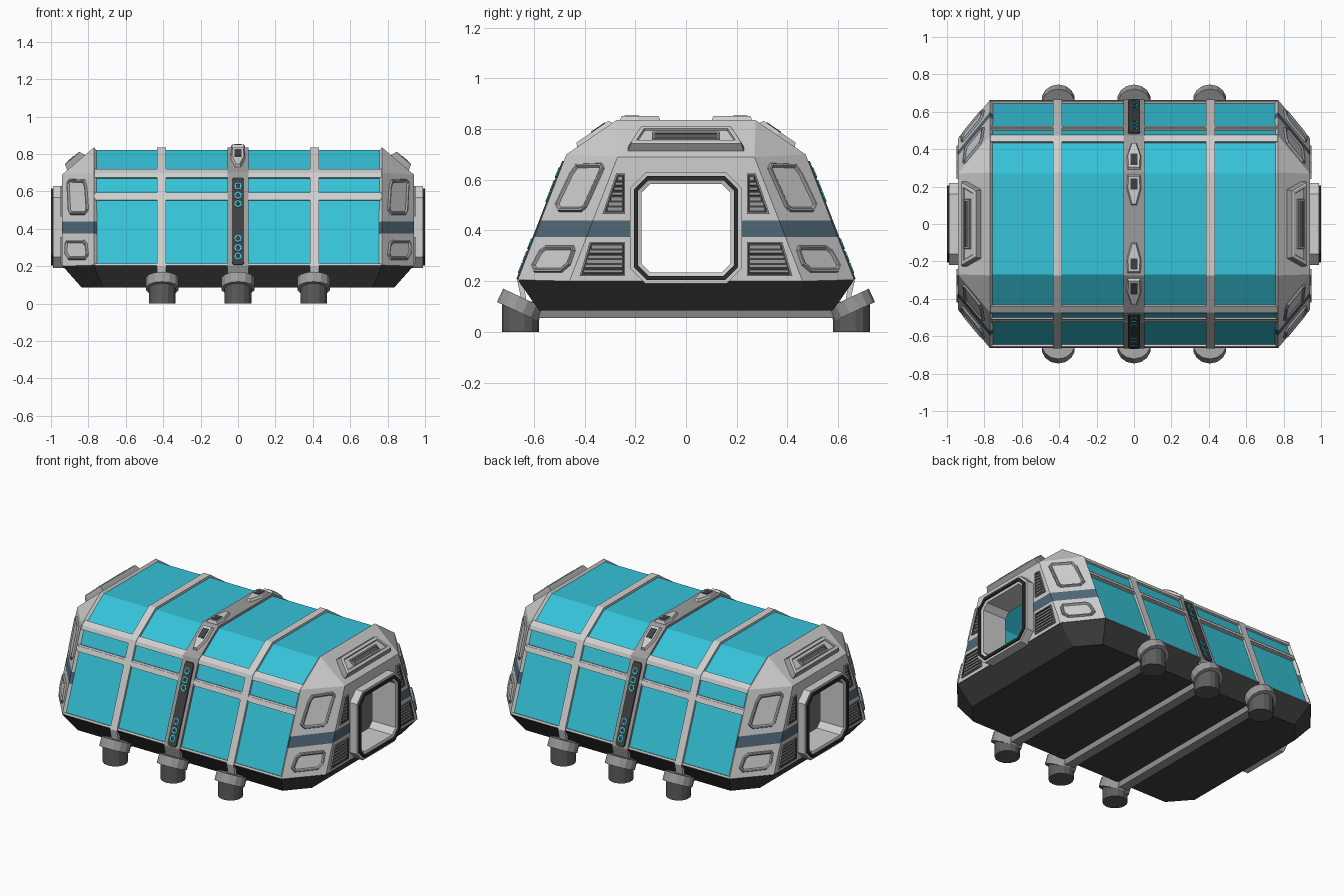
import bpy, bmesh, math
from mathutils import Vector, Matrix

if "Cube" in bpy.data.objects:
    bpy.data.objects.remove(bpy.data.objects["Cube"])

COLOURS = {
    "teal": (0.035, 0.54, 0.68), "light_grey": (0.62, 0.62, 0.62), "mid_grey": (0.33, 0.33, 0.33),
    "foot_grey": (0.11, 0.11, 0.11), "hull_dark": (0.05, 0.05, 0.05), "rim_black": (0.025, 0.025, 0.025),
    "slate_blue": (0.08, 0.14, 0.185), "bright_cyan": (0.04, 0.6, 0.8),
}
MATS = {}
for key, col in COLOURS.items():
    MATS[key] = bpy.data.materials.new(key)
    MATS[key].diffuse_color = (*col, 1)


def finish(name, bm, colours, mirror=""):
    me = bpy.data.meshes.new(name)
    bm.to_mesh(me)
    bm.free()
    for c in colours:
        me.materials.append(MATS[c])
    ob = bpy.data.objects.new(name, me)
    bpy.context.collection.objects.link(ob)
    if mirror:
        m = ob.modifiers.new("mirror", "MIRROR")
        m.use_axis = ("X" in mirror, "Y" in mirror, False)
    return ob


def offset(pts, d, closed=False):
    """Mitred offset of a 2D path to its left."""
    pts = [Vector(p) for p in pts]
    n = len(pts)
    norm = []
    for i in range(n if closed else n - 1):
        e = (pts[(i + 1) % n] - pts[i]).normalized()
        norm.append(Vector((-e.y, e.x)))
    out = []
    for i, p in enumerate(pts):
        a = norm[i - 1] if (closed or i) else norm[0]
        b = norm[i] if i < len(norm) else norm[-1]
        out.append(p + (a + b) * d / (1 + a.dot(b)))
    return out


def loft(name, rings, colour, mirror=""):
    """Closed solid through rings of 3D points."""
    bm = bmesh.new()
    rs = [[bm.verts.new(p) for p in r] for r in rings]
    for a, b in zip(rs, rs[1:]):
        for i in range(len(a)):
            j = (i + 1) % len(a)
            bm.faces.new((a[i], a[j], b[j], b[i]))
    bm.faces.new(rs[0])
    bm.faces.new(rs[-1])
    bmesh.ops.recalc_face_normals(bm, faces=bm.faces[:])
    return finish(name, bm, [colour], mirror)


def band(name, path, x0, x1, d0, d1, colour, mirror=""):
    """Strip following a (y, z) path, swept along x."""
    sec = offset(path, d1) + offset(path, d0)[::-1]
    return loft(name, [[(x, p.x, p.y) for p in sec] for x in (x0, x1)], colour, mirror)


def plate(name, plane, axis, pts, steps, mirror="", open_end=False):
    """Stepped relief on a plane; pts are seen along the axis, steps = (inset, height, colour)."""
    o, n = Vector(plane[0]), Vector(plane[1]).normalized()
    others = [k for k in range(3) if k != axis]
    u = Vector((0, 0, 1)).cross(n)
    u = u.normalized() if u.length > 0.01 else Vector((1, 0, 0))
    v = n.cross(u)
    flat = []
    for p in pts:
        q = Vector((0, 0, 0))
        q[others[0]], q[others[1]] = p
        q[axis] = o[axis] - sum(n[k] * (q[k] - o[k]) for k in others) / n[axis]
        flat.append(Vector(((q - o).dot(u), (q - o).dot(v))))
    if sum(a.x * b.y - a.y * b.x for a, b in zip(flat, flat[1:] + flat[:1])) < 0:
        flat.reverse()
    cols = list(dict.fromkeys(s[2] for s in steps))
    bm = bmesh.new()
    prev = None
    for inset, h, c in steps:
        ring = [bm.verts.new(o + u * p.x + v * p.y + n * h) for p in offset(flat, inset, True)]
        if prev:
            for i in range(len(ring)):
                j = (i + 1) % len(ring)
                bm.faces.new((prev[i], prev[j], ring[j], ring[i])).material_index = cols.index(c)
        prev = ring
    if not open_end:
        bm.faces.new(prev).material_index = cols.index(steps[-1][2])
    return finish(name, bm, cols, mirror)


def cyl(name, x, y, z, r, h, tilt, colour, mirror):
    bm = bmesh.new()
    bmesh.ops.create_cone(bm, cap_ends=True, segments=14, radius1=r, radius2=r, depth=h,
                          matrix=Matrix.Translation((x, y, z)) @ Matrix.Rotation(tilt, 4, "X"))
    return finish(name, bm, [colour], mirror)


def octagon(hw, z0, z1, c):
    return [(hw, z0 + c), (hw, z1 - c), (hw - c, z1), (c - hw, z1),
            (-hw, z1 - c), (-hw, z0 + c), (c - hw, z0), (hw - c, z0)]


# Main hull cross-section (y, z), front to back
SEC = [(-.65, .2), (-.46, .69), (-.27, .82), (.27, .82), (.46, .69), (.65, .2)]


def wall(z):
    return (-.65 + (z - .2) * .19 / .49, z)


band("teal_shell", SEC, -.775, .775, -.012, 0, "teal")

# Dark tapered base
def base_ring(x0, x1, y0, y1, z):
    q = [(x0, y0), (x1, y1)]
    return ([(x, y, z) for x, y in q] + [(-x, y, z) for x, y in q[::-1]]
            + [(-x, -y, z) for x, y in q] + [(x, -y, z) for x, y in q[::-1]])


loft("base_hull", [base_ring(.835, .72, .45, .58, .085), base_ring(.94, .77, .46, .663, .203)], "hull_dark")

# Ribs, rails
RIB = [(-.635, .13)] + SEC + [(.635, .13)]
band("side_rib", RIB, .386, .434, -.005, .015, "light_grey", "X")
band("centre_rib", RIB, -.055, .055, -.005, .015, "mid_grey")
for z0, z1, nm in ((.55, .59, "wall_rail"), (.2, .212, "sill_rail")):
    band(nm, [wall(z0), wall(z1)], -.77, .77, -.004, .010, "light_grey", "Y")
band("wall_rail_cap", [wall(.56), wall(.58)], -.77, .77, 0, .015, "light_grey", "Y")
band("eave_rail", [wall(.67), (-.46, .69), (-.433, .7085)], -.77, .77, -.004, .012, "light_grey", "Y")

# End caps with door hole and painted stripe
A = [Vector((.77, p.x, p.y)) for p in offset(SEC, .015)[3:]]  # roof edge, eave, sill
hole = [p for p in octagon(.19, .22, .6, .05) if p[0] > 0]
hole = [(0, .6), hole[2], hole[1], hole[0], hole[3], (0, .22)]
bm = bmesh.new()
V = lambda *p: bm.verts.new(p)
roof, eave, sill = (bm.verts.new(p) for p in A)
mid_top, mid_end = V(.77, 0, A[0].z), V(.94, 0, .69)
top, bot = V(.94, .27, .69), V(.94, .46, .2)
bm.faces.new((mid_end, top, roof, mid_top))
bm.faces.new((top, eave, roof))
bm.faces.new((bot, sill, eave, top))
bm.faces.new([bot, top, mid_end] + [V(.94, *p) for p in hole] + [V(.94, 0, .2)])
bmesh.ops.recalc_face_normals(bm, faces=bm.faces[:])
bmesh.ops.triangulate(bm, faces=bm.faces[:])
if sum(f.normal.x for f in bm.faces) < 0:
    bmesh.ops.reverse_faces(bm, faces=bm.faces[:])
for z in (.375, .44):
    bmesh.ops.bisect_plane(bm, geom=bm.verts[:] + bm.edges[:] + bm.faces[:],
                           plane_co=(0, 0, z), plane_no=(0, 0, 1))
for f in bm.faces:
    f.material_index = int(.375 < f.calc_center_median().z < .44)
cap = finish("end_cap", bm, ["light_grey", "slate_blue"], "XY")
cap.modifiers.new("thickness", "SOLIDIFY").thickness = .02

END = ((.94, 0, .4), (1, 0, 0))
CHAMFER = ((.94, .46, .2), (A[2] - Vector((.94, .46, .2))).cross(Vector((0, -.19, .49))) * -1)
if Vector(CHAMFER[1]).x < 0:
    CHAMFER = (CHAMFER[0], -CHAMFER[1])
SLOPE_END = ((.94, 0, .69), (A[0].z - .69, 0, .17))

# Doorway
plate("door_frame", END, 0, octagon(.22, .19, .628, .06),
      [(0, -.01, "light_grey"), (0, .05, "light_grey"), (.014, .05, "light_grey"), (.014, .06, "rim_black"),
       (.03, .06, "rim_black"), (.03, .05, "rim_black"), (.045, .045, "light_grey"),
       (.045, -.12, "light_grey"), (.03, -.12, "light_grey"), (.03, -.01, "light_grey")], "X", True)

# Chamfer windows
frame = [(0, -.005, "mid_grey"), (.006, .012, "mid_grey"), (.012, .012, "light_grey"),
         (.02, .004, "mid_grey"), (.021, .004, "light_grey")]
plate("upper_window", CHAMFER, 0, [(.33, .668), (.43, .664), (.455, .63), (.517, .5), (.502, .472),
                                   (.41, .472), (.39, .49), (.32, .645)], frame, "XY")
plate("lower_window", CHAMFER, 0, [(.44, .342), (.55, .342), (.575, .325), (.61, .26), (.598, .232),
                                   (.49, .232), (.455, .262), (.435, .32)], frame, "XY")

# Louvred vents beside the door
for nm, z0, z1, w0, w1, count in (("upper_vent", .465, .625, .33, .275, 7), ("lower_vent", .22, .355, .42, .38, 6)):
    plate(nm, END, 0, [(.24, z0), (w0, z0), (w1, z1), (.24, z1)],
          [(0, -.005, "mid_grey"), (0, .008, "mid_grey"), (.007, .008, "mid_grey"), (.007, .001, "hull_dark")], "XY")
    for i in range(count):
        s = z0 + .01 + (z1 - z0 - .02) * (i + .15) / count
        e = s + (z1 - z0 - .02) / count * .65
        w = w0 + (w1 - w0) * (e - z0) / (z1 - z0) - .01
        plate(nm + "_slat", END, 0, [(.249, s), (w, s), (w, e), (.249, e)],
              [(0, 0, "mid_grey"), (.001, .006, "mid_grey")], "XY")

# Roof hatch on sloped end
plate("end_hatch", SLOPE_END, 0, [(-.23, .712), (.23, .712), (.23, .728), (.185, .795), (-.185, .795), (-.23, .728)],
      [(0, -.005, "mid_grey"), (.012, .03, "mid_grey"), (.018, .034, "light_grey"), (.03, .034, "light_grey"),
       (.034, .028, "mid_grey"), (.035, .028, "light_grey")], "X")
plate("hatch_slot", SLOPE_END, 0, [(-.135, .732), (.135, .732), (.135, .765), (-.135, .765)],
      [(0, .02, "mid_grey"), (.004, .036, "mid_grey"), (.012, .036, "mid_grey"), (.013, .032, "foot_grey")], "X")

# Centre rib details: light strips and roof wedges
S = [Vector((0, p.x, p.y)) for p in offset(SEC, .015)]
WALL = (S[0], (0, -.49, .19))
SLOPE = (S[1], (0, -.13, .19))
FLAT = (S[2], (0, 0, 1))
plate("light_strip", WALL, 1, [(-.034, .22), (-.024, .205), (.024, .205), (.034, .22),
                               (.034, .66), (.024, .675), (-.024, .675), (-.034, .66)],
      [(0, -.002, "hull_dark"), (.003, .006, "hull_dark")], "Y")
for z in (.25, .295, .345, .53, .575, .625):
    ring = [(.02 * math.cos(k * math.pi / 4), z + .02 * math.sin(k * math.pi / 4)) for k in range(8)]
    plate("ring_light", WALL, 1, ring, [(0, .004, "bright_cyan"), (0, .01, "bright_cyan"),
                                        (.007, .01, "bright_cyan"), (.007, .007, "hull_dark")], "Y")
for nm, plane, ys in (("slope_wedge", SLOPE, (-.29, -.36, -.43)), ("top_wedge", FLAT, (-.262, -.19, -.1))):
    a, b, c = ys
    sgn = 1 if b > a else -1
    plate(nm, plane, 2, [(-.036, a), (.036, a), (.04, b), (.016, c), (-.016, c), (-.04, b)],
          [(0, -.003, "light_grey"), (.008, .016, "light_grey")], "Y")
    plate(nm + "_grille", plane, 2, [(-.02, a + sgn * .02), (.02, a + sgn * .02), (.02, b + sgn * .005), (-.02, b + sgn * .005)],
          [(0, .01, "hull_dark"), (0, .019, "hull_dark")], "Y")

# Feet, tilted cuffs and cross beams
for x, mir in ((0, "Y"), (.405, "XY")):
    cyl("foot", x, -.653, .06, .073, .12, 0, "foot_grey", mir)
    cyl("foot_cuff", x, -.652, .106, .09, .058, math.radians(-25), "mid_grey", mir)
    loft("cross_beam", [[(x + sx * w, sy * .61, z) for sx, sy in ((-1, -1), (1, -1), (1, 1), (-1, 1))]
                        for z, w in ((.055, .03), (.09, .04))], "mid_grey", mir.replace("Y", ""))

for m in bpy.data.materials:
    if m.users and not m.is_grease_pencil:
        m.use_nodes = True
        m.node_tree.nodes["Principled BSDF"].inputs["Base Color"].default_value = m.diffuse_color
